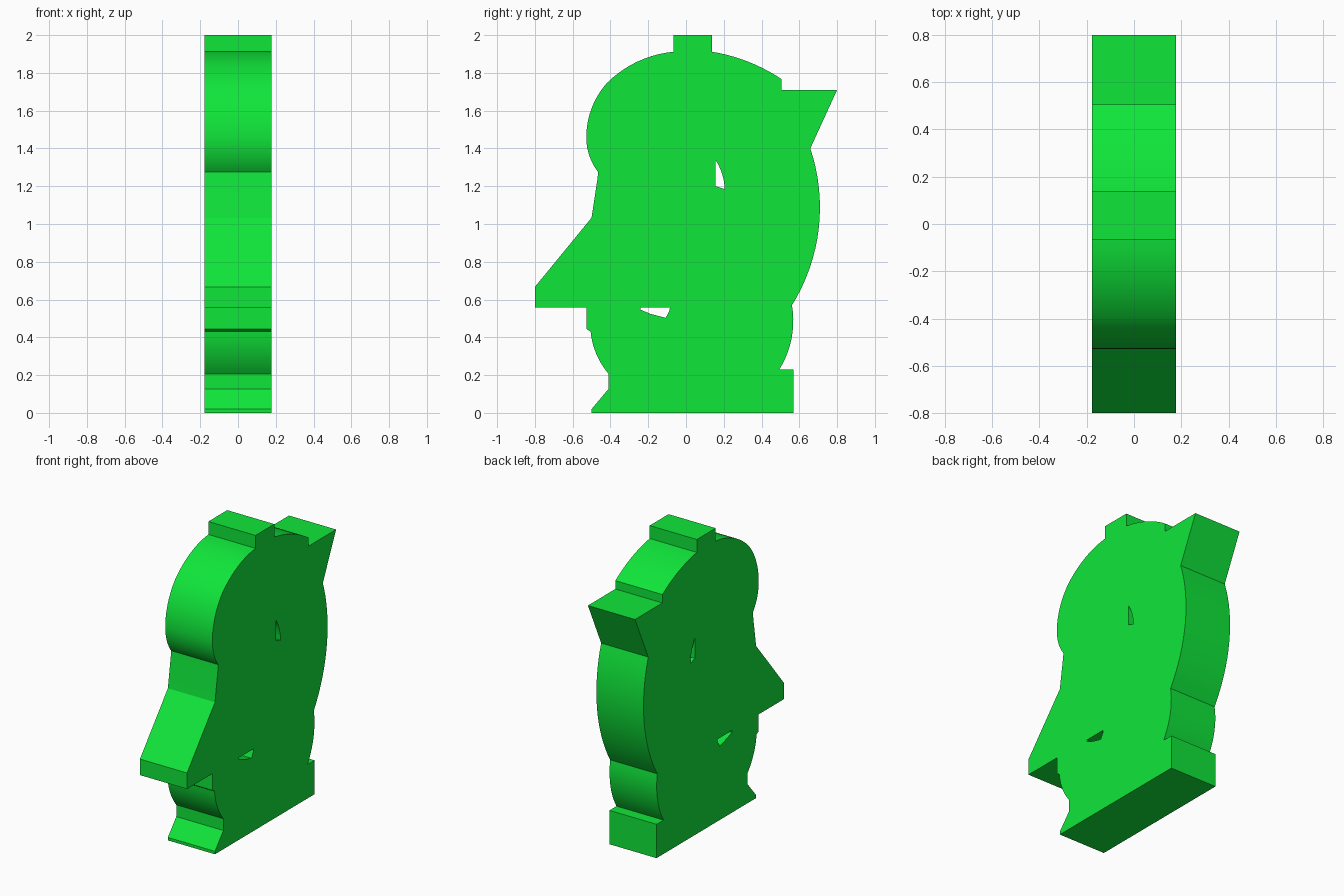
import bpy, bmesh, math
from mathutils import Vector, Matrix

if "Cube" in bpy.data.objects:
    bpy.data.objects.remove(bpy.data.objects["Cube"])

HALF = 0.177


def arc(a, b, c, n=10):
    """Points of the circular arc from a through b to c."""
    (ax, ay), (bx, by), (cx, cy) = a, b, c
    d = 2 * (ax * (by - cy) + bx * (cy - ay) + cx * (ay - by))
    a2, b2, c2 = ax * ax + ay * ay, bx * bx + by * by, cx * cx + cy * cy
    o = Vector(((a2 * (by - cy) + b2 * (cy - ay) + c2 * (ay - by)) / d,
                (a2 * (cx - bx) + b2 * (ax - cx) + c2 * (bx - ax)) / d))
    r = (Vector(a) - o).length
    ta, tb, tc = [math.atan2(p[1] - o.y, p[0] - o.x) for p in (a, b, c)]
    sweep = (tc - ta) % math.tau
    if (tb - ta) % math.tau > sweep:
        sweep -= math.tau
    return [(o.x + r * math.cos(ta + sweep * i / n),
             o.y + r * math.sin(ta + sweep * i / n)) for i in range(n + 1)]


# side silhouette in (y, z), counter-clockwise from the bottom front
outline = (
    [(-0.5, 0), (0.569, 0), (0.569, 0.23)]                                # base
    + arc((0.494, 0.23), (0.557, 0.385), (0.561, 0.57))                   # nape
    + arc((0.561, 0.57), (0.709, 1.1), (0.658, 1.4), 16)[1:]              # back of head
    + [(0.8, 1.71), (0.506, 1.71)]                                        # rear spike
    + arc((0.506, 1.767), (0.335, 1.857), (0.137, 1.912))                 # crown
    + [(0.137, 2.0), (-0.065, 2.0)]                                       # top tab
    + arc((-0.065, 1.912), (-0.25, 1.863), (-0.42, 1.745))                # forehead
    + arc((-0.42, 1.745), (-0.5, 1.612), (-0.528, 1.46))[1:]
    + arc((-0.528, 1.46), (-0.513, 1.365), (-0.465, 1.275))[1:]
    + [(-0.47, 1.23), (-0.5, 1.033), (-0.8, 0.667), (-0.8, 0.558)]        # nose
    + [(-0.528, 0.558), (-0.528, 0.445), (-0.505, 0.43)]                  # lip
    + arc((-0.505, 0.43), (-0.474, 0.31), (-0.41, 0.207))[1:]             # chin
    + [(-0.41, 0.127), (-0.5, 0.02)]
)
eye_hole = [(0.157, 1.2)] + arc((0.205, 1.185), (0.192, 1.262), (0.157, 1.338), 8)
mouth_hole = [(-0.24, 0.558), (-0.085, 0.558), (-0.088, 0.54), (-0.108, 0.503),
              (-0.19, 0.525), (-0.24, 0.546)]

# filled curve with holes, extruded sideways
curve = bpy.data.curves.new("head_profile", 'CURVE')
curve.dimensions = '2D'
curve.fill_mode = 'BOTH'
curve.extrude = HALF
for loop in (outline, eye_hole, mouth_hole):
    s = curve.splines.new('POLY')
    s.points.add(len(loop) - 1)
    for p, (y, z) in zip(s.points, loop):
        p.co = (y, z, 0, 1)
    s.use_cyclic_u = True
head = bpy.data.objects.new("head_plate", curve)
bpy.context.collection.objects.link(head)
bpy.context.view_layer.objects.active = head
head.select_set(True)
bpy.ops.object.convert(target='MESH')
head = bpy.context.view_layer.objects.active

# weld the caps and stand the plate up
bm = bmesh.new()
bm.from_mesh(head.data)
bmesh.ops.remove_doubles(bm, verts=bm.verts, dist=1e-5)
bm.transform(Matrix(((0, 0, 1, 0), (1, 0, 0, 0), (0, 1, 0, 0), (0, 0, 0, 1))))
bmesh.ops.recalc_face_normals(bm, faces=bm.faces)
bm.to_mesh(head.data)
bm.free()
bpy.ops.object.shade_smooth_by_angle(angle=math.radians(20))

# saturated green
mat = bpy.data.materials.new("green")
mat.diffuse_color = (0.005, 0.79, 0.042, 1)
mat.use_nodes = True
mat.node_tree.nodes["Principled BSDF"].inputs["Base Color"].default_value = mat.diffuse_color
head.data.materials.clear()
head.data.materials.append(mat)
